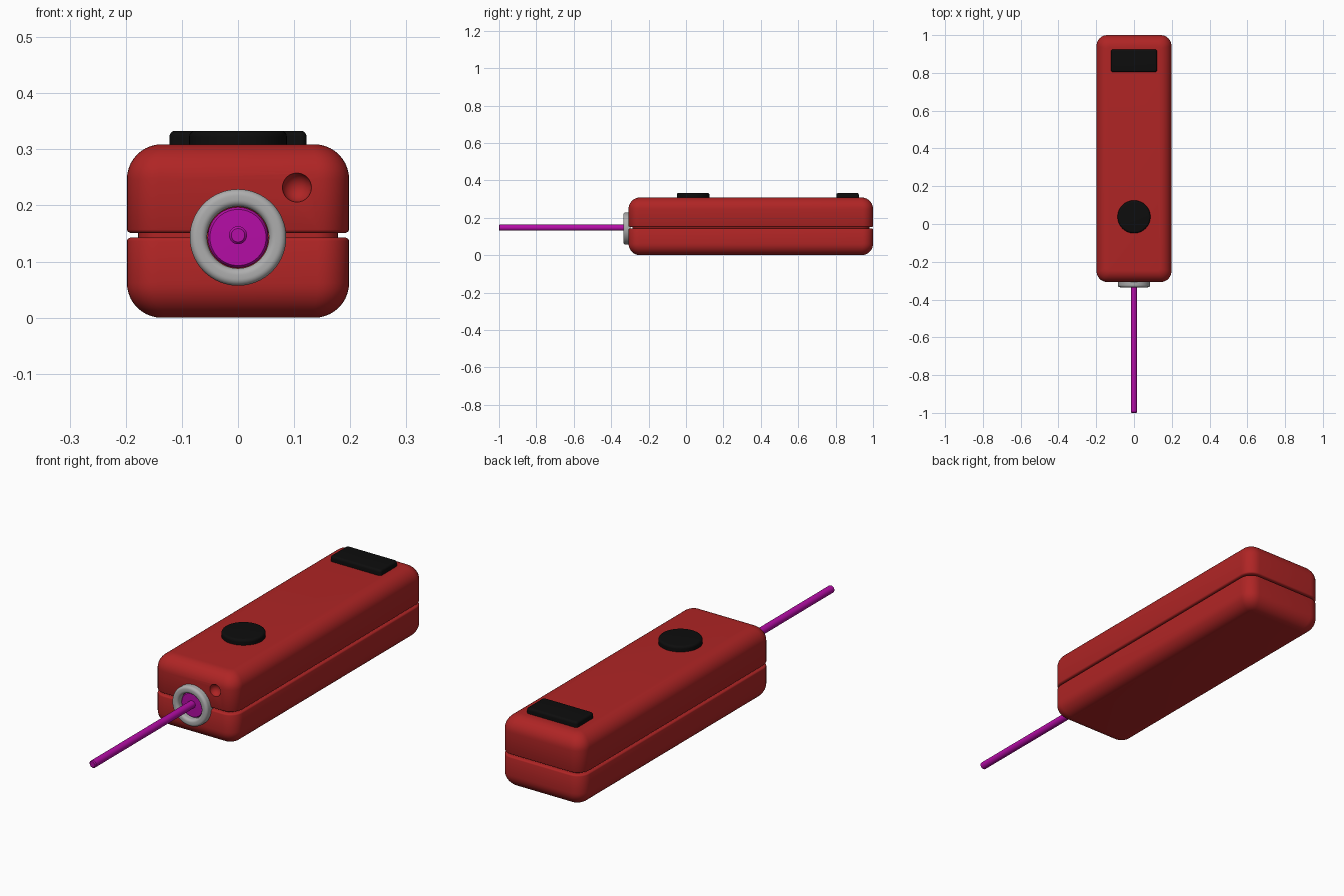
import bpy, bmesh, math
from mathutils import Matrix

if "Cube" in bpy.data.objects:
    bpy.data.objects.remove(bpy.data.objects["Cube"])


def material(name, rgb):
    m = bpy.data.materials.new(name)
    m.diffuse_color = (*rgb, 1)
    m.use_nodes = True
    m.node_tree.nodes["Principled BSDF"].inputs["Base Color"].default_value = m.diffuse_color
    return m


RED = material("red", (0.43, 0.018, 0.018))
BLACK = material("black", (0.004, 0.004, 0.004))
GREY = material("grey", (0.42, 0.42, 0.42))
MAGENTA = material("magenta", (0.46, 0.004, 0.38))


def finish(name, bm, mat, angle=40):
    bmesh.ops.recalc_face_normals(bm, faces=bm.faces)
    me = bpy.data.meshes.new(name)
    bm.to_mesh(me)
    bm.free()
    me.materials.append(mat)
    ob = bpy.data.objects.new(name, me)
    bpy.context.collection.objects.link(ob)
    smooth(ob, angle)
    return ob


def smooth(ob, angle=40):
    bpy.ops.object.select_all(action='DESELECT')
    bpy.context.view_layer.objects.active = ob
    ob.select_set(True)
    bpy.ops.object.shade_smooth_by_angle(angle=math.radians(angle))


def skin(bm, rings, closed=False):
    """Bridge equal vertex rings, with end caps unless closed on itself."""
    rings = [[bm.verts.new(p) for p in r] for r in rings]
    n = len(rings[0])
    for a, b in zip(rings, rings[1:] + (rings[:1] if closed else [])):
        for i in range(n):
            j = (i + 1) % n
            bm.faces.new((a[i], a[j], b[j], b[i]))
    if not closed:
        bm.faces.new(rings[0])
        bm.faces.new(rings[-1])


def rounded_block(name, mat, cy, hx, hy, r, profile):
    """Stack rounded rectangles following (inset, z) points."""
    rings = []
    for inset, z in profile:
        rad = max(r - 0.7 * inset, 0.004)
        ring = []
        for k, (sx, sy) in enumerate(((1, 1), (-1, 1), (-1, -1), (1, -1))):
            for s in range(9):
                t = math.pi / 2 * (k + s / 8)
                ring.append((sx * (hx - inset - rad) + rad * math.cos(t),
                             cy + sy * (hy - inset - rad) + rad * math.sin(t), z))
        rings.append(ring)
    bm = bmesh.new()
    skin(bm, rings)
    return finish(name, bm, mat)


def lathe(name, mat, profile, origin, facing_front=True, closed=False, n=64):
    """Spin (radius, height) points; height runs toward the front or up."""
    bm = bmesh.new()
    skin(bm, [[(r * math.cos(2 * math.pi * i / n), r * math.sin(2 * math.pi * i / n), h)
               for i in range(n)] for r, h in profile], closed)
    m = Matrix.Translation(origin)
    if facing_front:
        m = m @ Matrix.Rotation(math.pi / 2, 4, 'X')
    bm.transform(m)
    return finish(name, bm, mat)


def arc(cx, cy, r, a0, a1, n):
    return [(cx + r * math.cos(math.radians(a0 + (a1 - a0) * i / n)),
             cy + r * math.sin(math.radians(a0 + (a1 - a0) * i / n))) for i in range(n + 1)]


# body: lower and upper shell separated by a groove
TOP, R, GZ = 0.309, 0.062, 0.147
half = [(R - (x - 0), z) for x, z in arc(0, R, R, -90, 0, 10)]
lower = half + [(0, GZ - 0.010), (0.0015, GZ - 0.0065), (0.006, GZ - 0.004), (0.02, GZ - 0.004)]
upper = [(0.02, GZ + 0.004), (0.006, GZ + 0.004), (0.0015, GZ + 0.0065), (0, GZ + 0.010)]
upper += [(i, TOP - z) for i, z in reversed(half)]
body = rounded_block("body", RED, 0.3465, 0.198, 0.6535, 0.056, lower + upper)

# small round dimple on the front
bm = bmesh.new()
bmesh.ops.create_uvsphere(bm, u_segments=40, v_segments=24, radius=0.026,
                          matrix=Matrix.Translation((0.105, -0.309, 0.232)))
cutter = finish("dimple_cutter", bm, RED)
mod = body.modifiers.new("dimple", 'BOOLEAN')
mod.operation, mod.solver, mod.object = 'DIFFERENCE', 'EXACT', cutter
bpy.context.view_layer.objects.active = body
bpy.ops.object.modifier_apply(modifier=mod.name)
bpy.data.objects.remove(cutter)
smooth(body)

# lens collar, lens and beam
FRONT = (0, -0.307, 0.143)
collar = ([(0.055, -0.01)] + [(0.086, -0.01)] + arc(0.074, 0.016, 0.012, 0, 90, 6)
          + arc(0.067, 0.016, 0.012, 90, 180, 6))
lathe("lens_collar", GREY, collar, FRONT, closed=True)
lathe("lens", MAGENTA, [(0.054, -0.01), (0.054, 0.003), (0.05, 0.008), (0.002, 0.009)], FRONT)
lathe("beam", MAGENTA, [(0.016, 0), (0.016, 0.689), (0.012, 0.693)], (0, -0.307, 0.147), n=32)

# round button and rear rectangular button
lathe("round_button", BLACK, [(0.087, -0.02), (0.087, 0.014)] + arc(0.077, 0.014, 0.010, 0, 90, 5),
      (0, 0.038, TOP), facing_front=False)
rounded_block("rear_button", BLACK, 0.864, 0.122, 0.060, 0.012,
              [(0, TOP - 0.02)] + [(0.01 - x, z) for x, z in arc(0, TOP + 0.014, 0.010, 0, 90, 5)])
